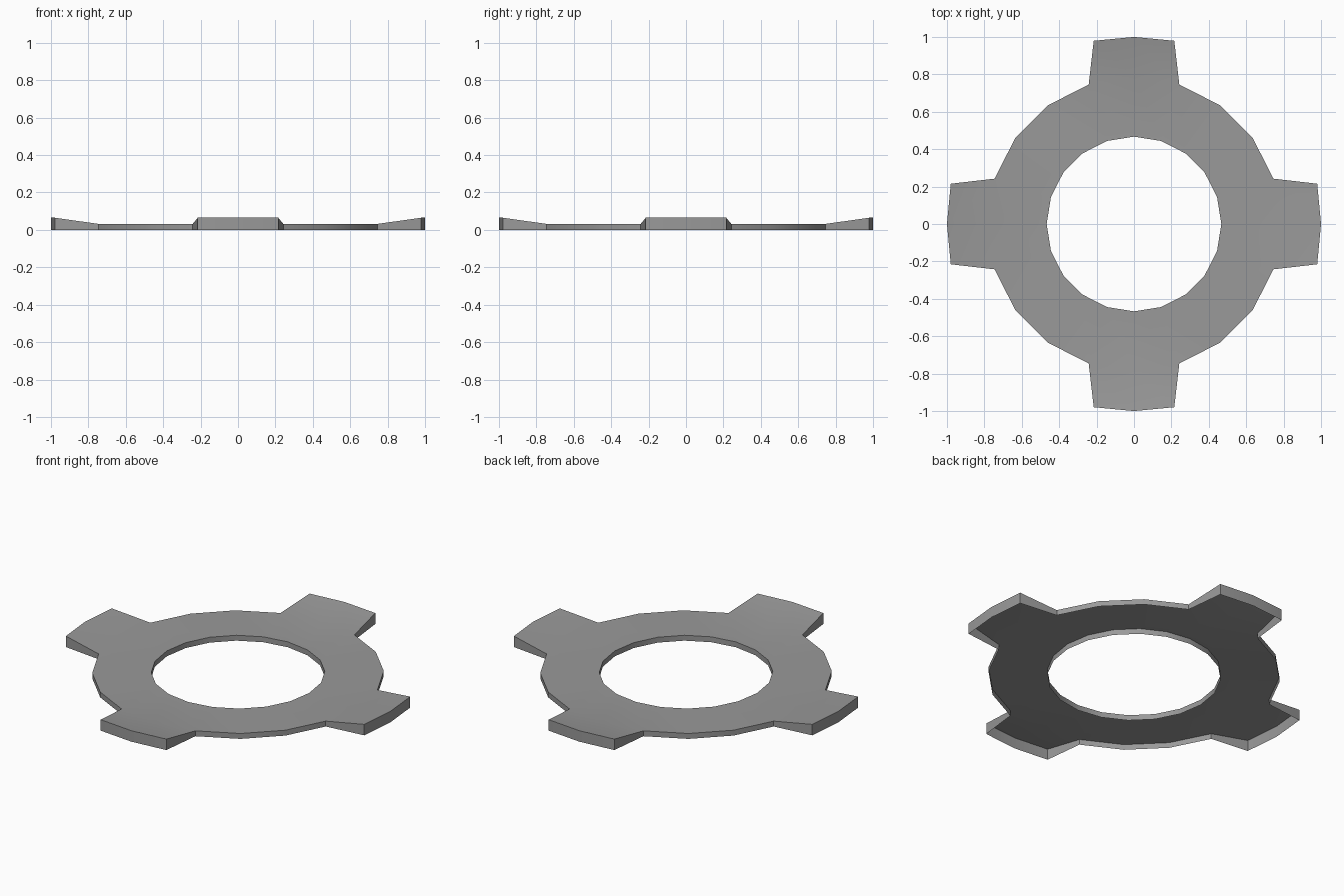
import bpy, bmesh
from math import sin, cos, radians

cube = bpy.data.objects.get("Cube")
if cube:
    bpy.data.objects.remove(cube, do_unlink=True)

SIDES = 20
STEP = 360 / SIDES
HOLE_R, RING_R, TIP_R = 0.467, 0.784, 1.0
RING_Z, TIP_Z = 0.032, 0.065

grey = bpy.data.materials.new("plain grey")
grey.use_nodes = True
colour = (0.32, 0.32, 0.32, 1)
grey.diffuse_color = colour
grey.node_tree.nodes["Principled BSDF"].inputs["Base Color"].default_value = colour

bm = bmesh.new()


def point(radius, degrees, z):
    a = radians(degrees)
    return bm.verts.new((radius * cos(a), radius * sin(a), z))


# Flat top of the ring
inner = [point(HOLE_R, i * STEP, RING_Z) for i in range(SIDES)]
outer = [point(RING_R, i * STEP, RING_Z) for i in range(SIDES)]
for i in range(SIDES):
    j = (i + 1) % SIDES
    bm.faces.new((inner[i], outer[i], outer[j], inner[j]))

# Four tabs that rise towards their tips
for i in range(0, SIDES, SIDES // 4):
    base = [outer[i - 1], outer[i], outer[(i + 1) % SIDES]]
    tip = [point(r, i * STEP + a, TIP_Z)
           for r, a in ((1.003, -12.4), (TIP_R, 0), (1.003, 12.4))]
    for k in range(2):
        bm.faces.new((base[k], tip[k], tip[k + 1], base[k + 1]))

# Side walls dropped from the open edges, underside left open
rim = [e for e in bm.edges if e.is_boundary]
walls = bmesh.ops.extrude_edge_only(bm, edges=rim)["geom"]
for v in walls:
    if isinstance(v, bmesh.types.BMVert):
        v.co.z = 0
bmesh.ops.recalc_face_normals(bm, faces=bm.faces)
bm.faces.ensure_lookup_table()
if bm.faces[0].normal.z < 0:
    bmesh.ops.reverse_faces(bm, faces=bm.faces)

mesh = bpy.data.meshes.new("tabbed_ring")
bm.to_mesh(mesh)
bm.free()
mesh.materials.append(grey)
ring = bpy.data.objects.new("tabbed_ring", mesh)
bpy.context.collection.objects.link(ring)

# Smooth shading with sharp rims
bpy.ops.object.select_all(action="DESELECT")
ring.select_set(True)
bpy.context.view_layer.objects.active = ring
bpy.ops.object.shade_smooth_by_angle(angle=radians(30))
